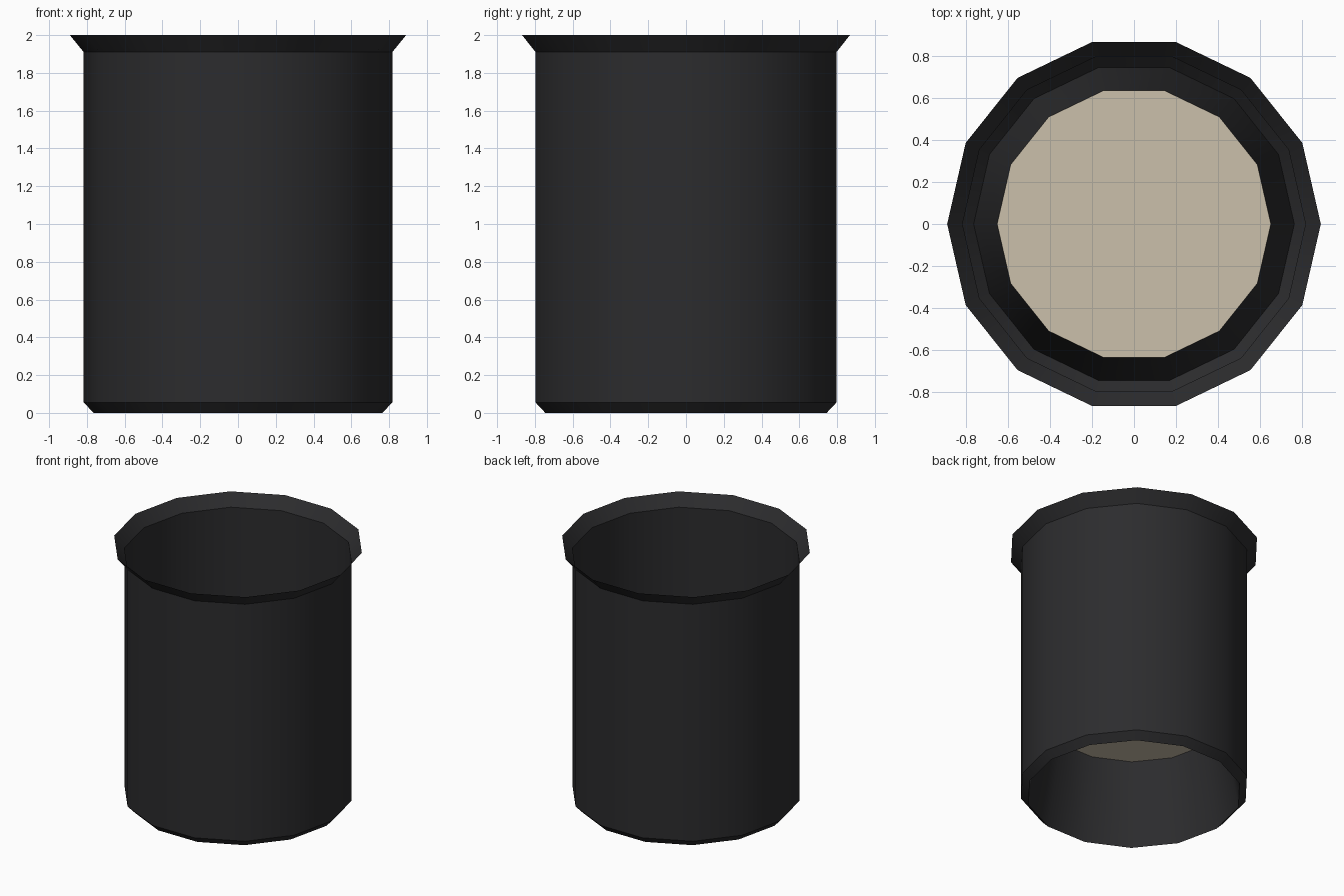
import bpy, bmesh, math

if "Cube" in bpy.data.objects:
    bpy.data.objects.remove(bpy.data.objects["Cube"])

SIDES = 14


def ring(bm, r, z):
    return [bm.verts.new((r * math.cos(2 * math.pi * i / SIDES),
                          r * math.sin(2 * math.pi * i / SIDES), z))
            for i in range(SIDES)]


def material(name, rgb):
    m = bpy.data.materials.new(name)
    m.diffuse_color = (*rgb, 1)
    m.use_nodes = True
    m.node_tree.nodes["Principled BSDF"].inputs["Base Color"].default_value = m.diffuse_color
    return m


def lathe(name, profile, mat, cap=False):
    bm = bmesh.new()
    rings = [ring(bm, r, z) for r, z in profile]
    for a, b in zip(rings, rings[1:]):
        for i in range(SIDES):
            j = (i + 1) % SIDES
            bm.faces.new((a[i], b[i], b[j], a[j]))
    if cap:
        bm.faces.new(rings[-1])
    me = bpy.data.meshes.new(name)
    bm.to_mesh(me)
    bm.free()
    me.materials.append(mat)
    ob = bpy.data.objects.new(name, me)
    bpy.context.collection.objects.link(ob)
    bpy.ops.object.select_all(action='DESELECT')
    ob.select_set(True)
    bpy.context.view_layer.objects.active = ob
    bpy.ops.object.shade_smooth_by_angle(angle=math.radians(30))
    return ob


black = material("black", (0.025, 0.025, 0.027))
beige = material("beige", (0.60, 0.53, 0.41))

# Thin shell: flared lip, straight wall, bottom chamfer, base cone rising inside
lathe("pot_shell", [(0.89, 2.0), (0.817, 1.91), (0.817, 0.055),
                    (0.764, 0.0), (0.652, 0.64)], black)
# Raised floor closing the top of the base cone
lathe("pot_floor", [(0.652, 0.64)], beige, cap=True)
